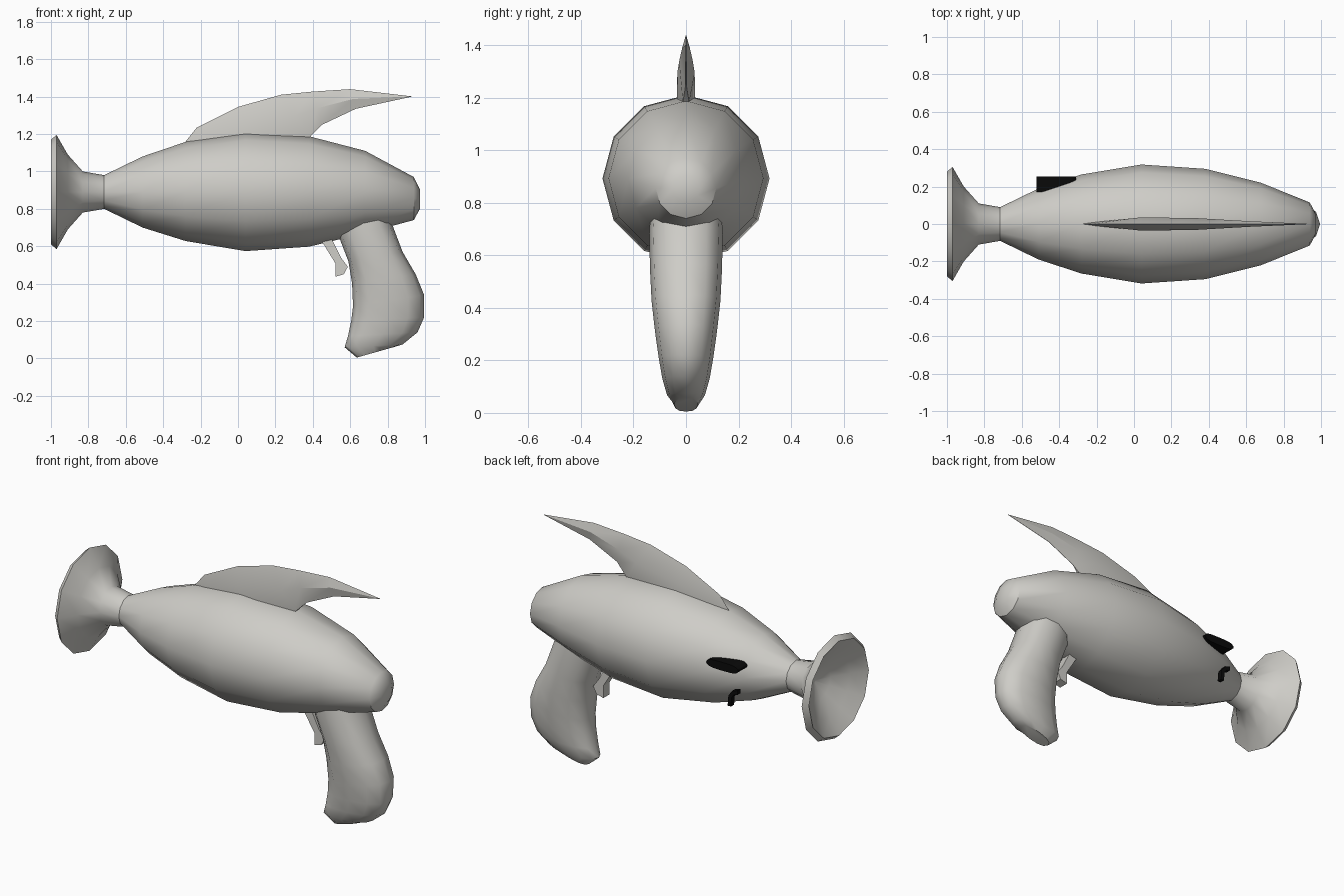
import bpy, bmesh, math

if "Cube" in bpy.data.objects:
    bpy.data.objects.remove(bpy.data.objects["Cube"])

def material(name, rgb):
    m = bpy.data.materials.new(name)
    m.diffuse_color = (*rgb, 1)
    m.use_nodes = True
    m.node_tree.nodes["Principled BSDF"].inputs["Base Color"].default_value = m.diffuse_color
    return m

GREY = material("warm_grey", (0.62, 0.61, 0.575))
BLACK = material("black", (0.003, 0.003, 0.003))

def finish(name, bm, mat, angle=40):
    bmesh.ops.remove_doubles(bm, verts=bm.verts, dist=0.0005)
    bmesh.ops.recalc_face_normals(bm, faces=bm.faces)
    me = bpy.data.meshes.new(name)
    bm.to_mesh(me)
    bm.free()
    me.materials.append(mat)
    ob = bpy.data.objects.new(name, me)
    bpy.context.collection.objects.link(ob)
    bpy.ops.object.select_all(action='DESELECT')
    ob.select_set(True)
    bpy.context.view_layer.objects.active = ob
    bpy.ops.object.shade_smooth_by_angle(angle=math.radians(angle))
    return ob

def loft(name, rings, mat, angle=40):
    """Skin a list of equal-length closed rings and cap both ends."""
    bm = bmesh.new()
    vs = [[bm.verts.new(p) for p in r] for r in rings]
    n = len(vs[0])
    for a, b in zip(vs, vs[1:]):
        for i in range(n):
            j = (i + 1) % n
            bm.faces.new((a[i], a[j], b[j], b[i]))
    bm.faces.new(vs[0])
    bm.faces.new(vs[-1])
    return finish(name, bm, mat, angle)

def ring_x(x, r, zc, n=12):
    return [(x, r * math.sin(2 * math.pi * i / n), zc + r * math.cos(2 * math.pi * i / n))
            for i in range(n)]

def plate(name, outline, y0, y1, mat, angle=30):
    """Extrude an x-z outline along y."""
    return loft(name, [[(x, y, z) for x, z in outline] for y in (y0, y1)], mat, angle)

# Spindle-shaped body: x, radius, centre height
body = [(-0.72, 0.088, 0.89), (-0.51, 0.19, 0.89), (-0.28, 0.265, 0.893),
        (0.04, 0.318, 0.892), (0.38, 0.295, 0.893), (0.68, 0.22, 0.89),
        (0.94, 0.115, 0.855), (0.973, 0.052, 0.852)]
loft("body", [ring_x(*p) for p in body], GREY)

# Flared muzzle with hollow bell
muzzle = [(-0.70, 0.08), (-0.72, 0.091), (-0.83, 0.11), (-0.91, 0.20), (-0.97, 0.305),
          (-1.0, 0.28), (-0.94, 0.19), (-0.88, 0.095), (-0.84, 0.01)]
loft("muzzle", [ring_x(x, r, 0.89) for x, r in muzzle], GREY)

# Swept top fin: upper edge, lower edge, half thickness, half thickness at the base
fin = [((-0.28, 1.16), (-0.26, 1.10), 0.003, 0.003),
       ((-0.22, 1.235), (-0.15, 1.12), 0.012, 0.012),
       ((0.0, 1.345), (0.05, 1.14), 0.034, 0.034),
       ((0.23, 1.41), (0.38, 1.18), 0.033, 0.012),
       ((0.40, 1.427), (0.45, 1.25), 0.026, 0.001),
       ((0.60, 1.44), (0.63, 1.335), 0.015, 0.001),
       ((0.925, 1.402), (0.93, 1.40), 0.001, 0.001)]
rings = []
for (ux, uz), (lx, lz), t, tb in fin:
    mx, mz = 0.5 * (ux + lx), 0.5 * (uz + lz)
    rings.append([(ux, 0, uz), (mx, t, mz), (lx, tb, lz), (lx, -tb, lz), (mx, -t, mz)])
loft("top_fin", rings, GREY, 30)

# Curved grip: front point, back point, half width
grip = [((0.52, 0.74), (0.80, 0.79), 0.135), ((0.54, 0.65), (0.825, 0.715), 0.14),
        ((0.59, 0.52), (0.88, 0.57), 0.137), ((0.61, 0.40), (0.95, 0.45), 0.131),
        ((0.615, 0.28), (0.995, 0.34), 0.118), ((0.605, 0.20), (0.995, 0.22), 0.104),
        ((0.588, 0.12), (0.96, 0.14), 0.09), ((0.57, 0.06), (0.88, 0.075), 0.072),
        ((0.635, 0.005), (0.83, 0.06), 0.045)]

def grip_ring(f, b, w, n=12):
    pts = []
    for i in range(n):
        c, s = math.cos(2 * math.pi * i / n), math.sin(2 * math.pi * i / n)
        u = 0.5 + 0.5 * math.copysign(abs(c) ** 0.85, c)
        v = math.copysign(abs(s) ** 0.85, s)
        pts.append((f[0] + (b[0] - f[0]) * u, w * v, f[1] + (b[1] - f[1]) * u))
    return pts

loft("grip", [grip_ring(*g) for g in grip], GREY, 45)

# Trigger
plate("trigger", [(0.44, 0.64), (0.52, 0.51), (0.52, 0.437), (0.565, 0.45),
                  (0.587, 0.49), (0.55, 0.54), (0.50, 0.64)], -0.03, 0.03, GREY)

# Black raised bar on the rear side: rounded outline
bar = [(-0.415 + 0.105 * math.copysign(abs(math.cos(a)) ** 0.5, math.cos(a)),
        0.96 + 0.025 * math.sin(a)) for a in [2 * math.pi * i / 20 for i in range(20)]]
plate("side_bar", bar, 0.17, 0.255, BLACK)

# Small black hook below the bar
plate("side_hook", [(-0.505, 0.835), (-0.47, 0.825), (-0.445, 0.79), (-0.44, 0.73),
                    (-0.462, 0.73), (-0.466, 0.782), (-0.48, 0.803), (-0.505, 0.81)],
      0.21, 0.24, BLACK)
